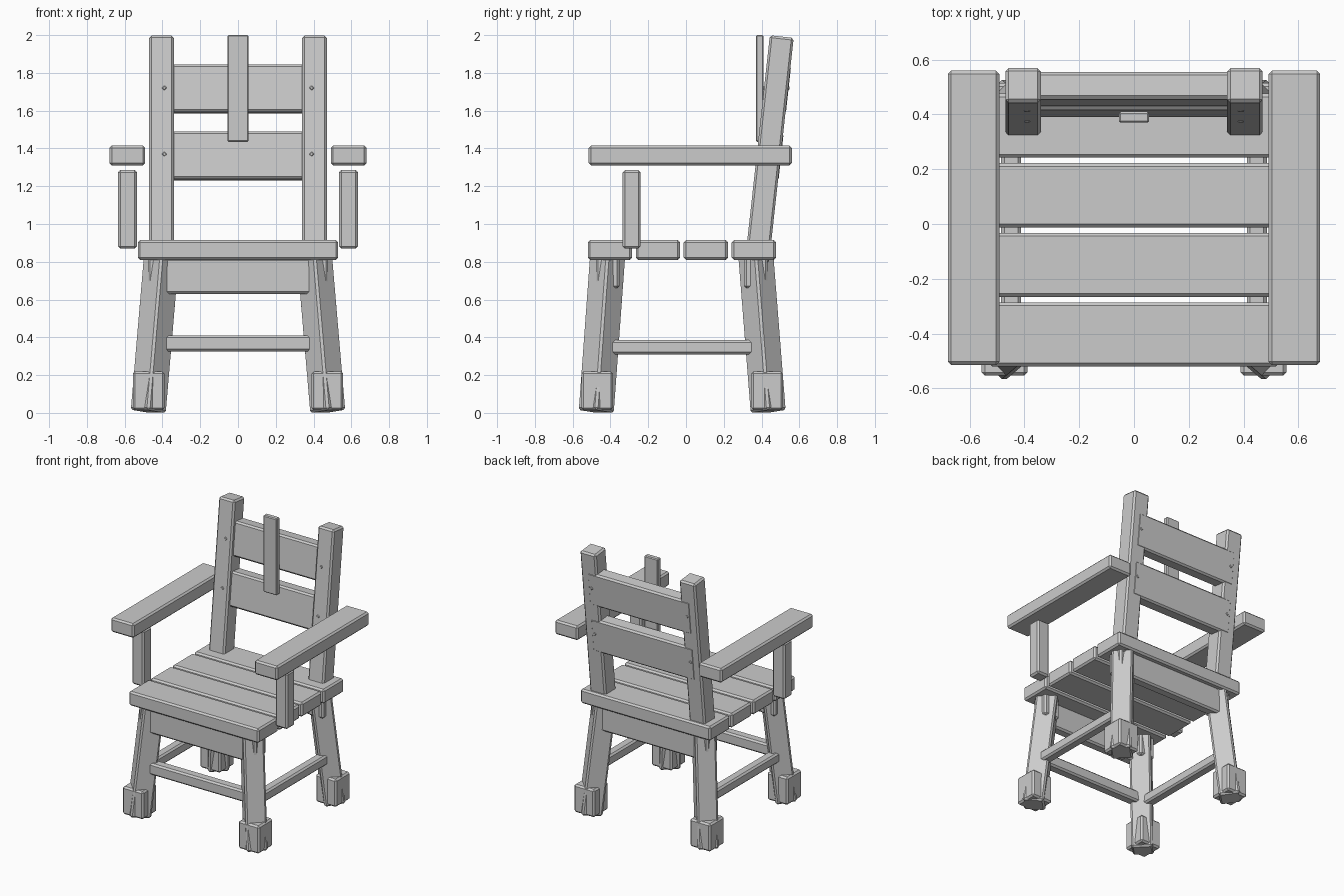
import bpy, bmesh, math
from mathutils import Vector, Matrix

cube = bpy.data.objects.get("Cube")
if cube:
    bpy.data.objects.remove(cube, do_unlink=True)

# Single timber colour
wood = bpy.data.materials.new("grey timber")
wood.use_nodes = True
wood.diffuse_color = (0.6, 0.6, 0.6, 1)
wood.node_tree.nodes["Principled BSDF"].inputs["Base Color"].default_value = wood.diffuse_color


def beam(name, start, end, width, depth, twist=0, bevel=0.012):
    """Chamfered timber running from start to end."""
    a, b = Vector(start), Vector(end)
    axis = b - a
    turn = Vector((0, 0, 1)).rotation_difference(axis).to_matrix().to_4x4()
    matrix = (Matrix.Translation((a + b) / 2) @ turn
              @ Matrix.Rotation(math.radians(twist), 4, 'Z')
              @ Matrix.Diagonal((width, depth, axis.length, 1)))
    bm = bmesh.new()
    bmesh.ops.create_cube(bm, size=1, matrix=matrix)
    bmesh.ops.bevel(bm, geom=bm.edges[:], offset=bevel, segments=1, affect='EDGES')
    bmesh.ops.recalc_face_normals(bm, faces=bm.faces[:])
    mesh = bpy.data.meshes.new(name)
    bm.to_mesh(mesh)
    bm.free()
    mesh.materials.append(wood)
    obj = bpy.data.objects.new(name, mesh)
    bpy.context.collection.objects.link(obj)
    return obj


def board(name, x, y, z, bevel=0.012):
    """Upright chamfered board given by its (min, max) extents."""
    cx, cy = sum(x) / 2, sum(y) / 2
    return beam(name, (cx, cy, z[0]), (cx, cy, z[1]), x[1] - x[0], y[1] - y[0], 0, bevel)


def lean(z, offset=0):
    """Depth position of the leaning back at a given height."""
    return 0.388 + (z - 0.91) * 0.11 + offset


# Seat planks
for i in range(4):
    y = -0.52 + i * 0.254
    board(f"seat_plank_{i + 1}", (-0.53, 0.53), (y, y + 0.234), (0.81, 0.915))

# Backrest slats, leaning with the posts
for name, low, high in (("lower_back_slat", 1.235, 1.485), ("upper_back_slat", 1.59, 1.84)):
    beam(name, (0, lean(low, 0.016), low), (0, lean(high, 0.016), high), 0.84, 0.1)
board("head_support", (-0.055, 0.055), (0.37, 0.41), (1.435, 2), 0.006)

# Aprons under the seat and the front stretcher
board("front_apron", (-0.39, 0.39), (-0.485, -0.41), (0.63, 0.82))
board("back_apron", (-0.39, 0.39), (0.365, 0.44), (0.63, 0.82))
board("front_stretcher", (-0.4, 0.4), (-0.485, -0.41), (0.325, 0.41))

for side, s in (("left", 1), ("right", -1)):
    def mirrored(lo, hi):
        return tuple(sorted((s * lo, s * hi)))

    # Back post, with nails showing through it
    beam(f"{side}_back_post", (s * 0.405, lean(0.8), 0.8), (s * 0.405, lean(1.992), 1.992), 0.13, 0.127)
    for z in (1.37, 1.72):
        beam(f"{side}_nail", (s * 0.39, lean(z, -0.068), z), (s * 0.39, lean(z, 0.07), z), 0.02, 0.02, 45, 0.004)

    # Armrest and its post
    board(f"{side}_armrest", mirrored(0.492, 0.68), (-0.515, 0.56), (1.31, 1.415))
    board(f"{side}_arm_post", mirrored(0.535, 0.635), (-0.335, -0.24), (0.87, 1.285))
    board(f"{side}_stretcher", mirrored(0.412, 0.485), (-0.41, 0.38), (0.31, 0.385))

    # Splayed diagonal legs with square feet and top blocks
    for end, top_y, foot_y in (("front", -0.415, -0.475), ("back", 0.37, 0.435)):
        beam(f"{side}_{end}_leg", (s * 0.475, foot_y, 0.008), (s * 0.405, top_y, 0.83), 0.143, 0.143, 45)
        beam(f"{side}_{end}_foot", (s * 0.473, foot_y + math.copysign(0.005, -foot_y), 0.015),
             (s * 0.473, foot_y + math.copysign(0.005, -foot_y), 0.22), 0.168, 0.168)
        beam(f"{side}_{end}_leg_block", (s * 0.415, top_y, 0.66), (s * 0.415, top_y, 0.83), 0.125, 0.125)
